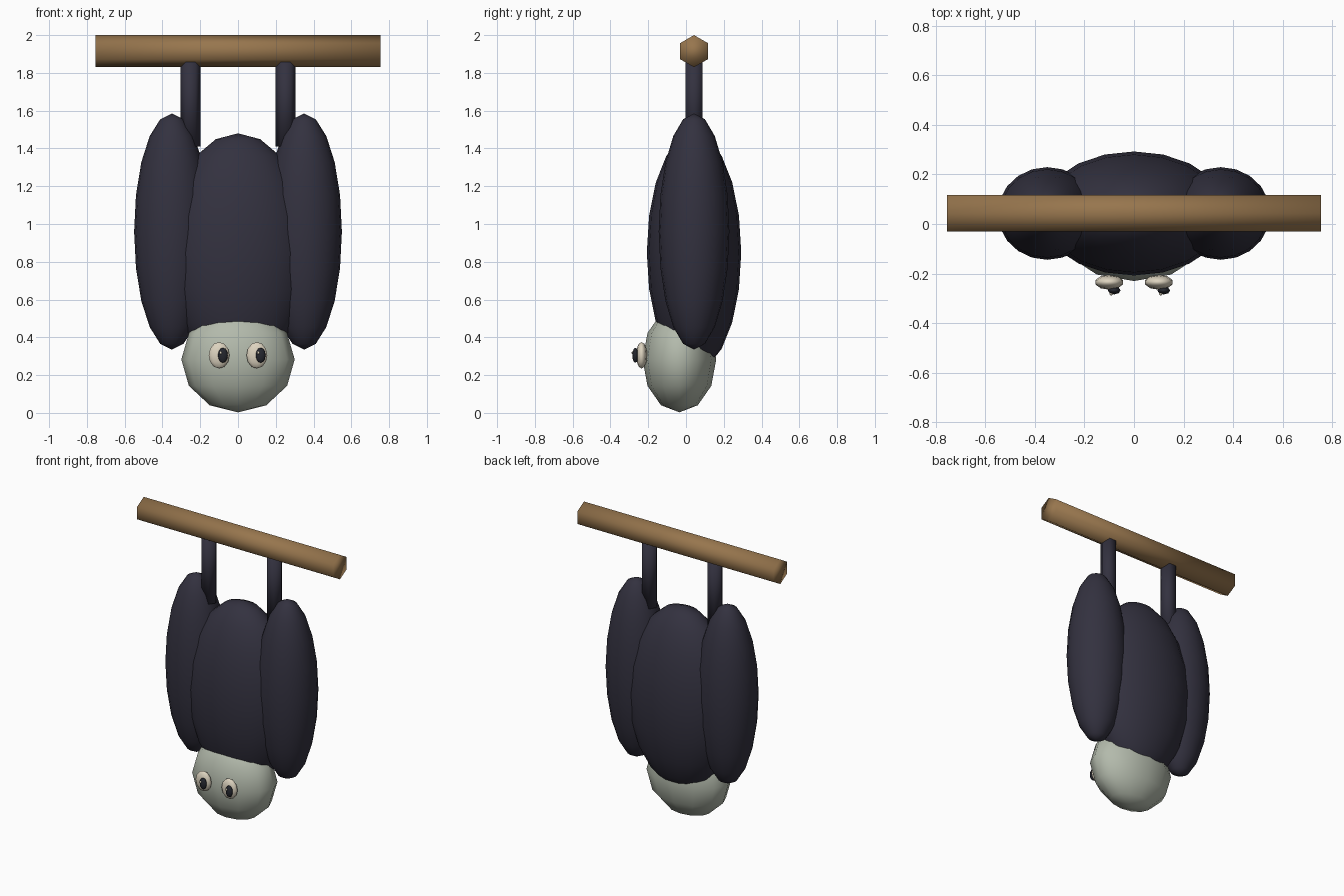
import bpy, math

if "Cube" in bpy.data.objects:
    bpy.data.objects.remove(bpy.data.objects["Cube"])


def material(name, rgb):
    m = bpy.data.materials.new(name)
    m.diffuse_color = (*rgb, 1)
    m.use_nodes = True
    m.node_tree.nodes["Principled BSDF"].inputs["Base Color"].default_value = m.diffuse_color
    return m


FUR = material("dark fur", (0.033, 0.031, 0.050))
FACE = material("pale grey green", (0.45, 0.49, 0.41))
WOOD = material("brown wood", (0.31, 0.18, 0.075))
EYE = material("cream", (0.72, 0.65, 0.52))
PUPIL = material("pupil black", (0.018, 0.020, 0.028))


def finish(name, mat):
    ob = bpy.context.object
    ob.name = name
    ob.data.materials.append(mat)
    bpy.ops.object.shade_smooth()
    return ob


def ellipsoid(name, loc, radii, mat, segments, rings):
    bpy.ops.mesh.primitive_uv_sphere_add(segments=segments, ring_count=rings, location=loc)
    bpy.context.object.scale = radii
    return finish(name, mat)


def hex_rod(name, loc, radius, length, rot, mat):
    bpy.ops.mesh.primitive_cylinder_add(vertices=6, radius=radius, depth=length,
                                        location=loc, rotation=rot)
    return finish(name, mat)


MID = 0.0425  # depth of the hanging plane

# Perch, with one hexagon corner pointing up
hex_rod("perch", (0, MID, 1.915), 0.085, 1.51, (math.pi / 2, 0, math.pi / 2), WOOD)

# Body and upside-down head
ellipsoid("body", (0, MID, 0.85), (0.38, 0.25, 0.63), FUR, 20, 10)
ellipsoid("head", (0, -0.035, 0.283), (0.30, 0.195, 0.28), FACE, 12, 6)

for side, s in (("left", -1), ("right", 1)):
    # Folded wing and leg
    ellipsoid(side + "_wing", (s * 0.35, MID, 0.96), (0.20, 0.187, 0.625), FUR, 20, 10)
    hex_rod(side + "_leg", (s * 0.252, MID, 1.65), 0.053, 0.48, (0, 0, math.pi / 2), FUR)
    # Eye, with both pupils looking the same way
    x = s * 0.10
    ellipsoid(side + "_eye", (x, -0.235, 0.305), (0.058, 0.030, 0.070), EYE, 10, 6)
    ellipsoid(side + "_pupil", (x + 0.02, -0.268, 0.305), (0.026, 0.016, 0.040), PUPIL, 8, 6)
    ellipsoid(side + "_eye_glint", (x + 0.008, -0.280, 0.318), (0.008, 0.009, 0.008), EYE, 6, 4)
